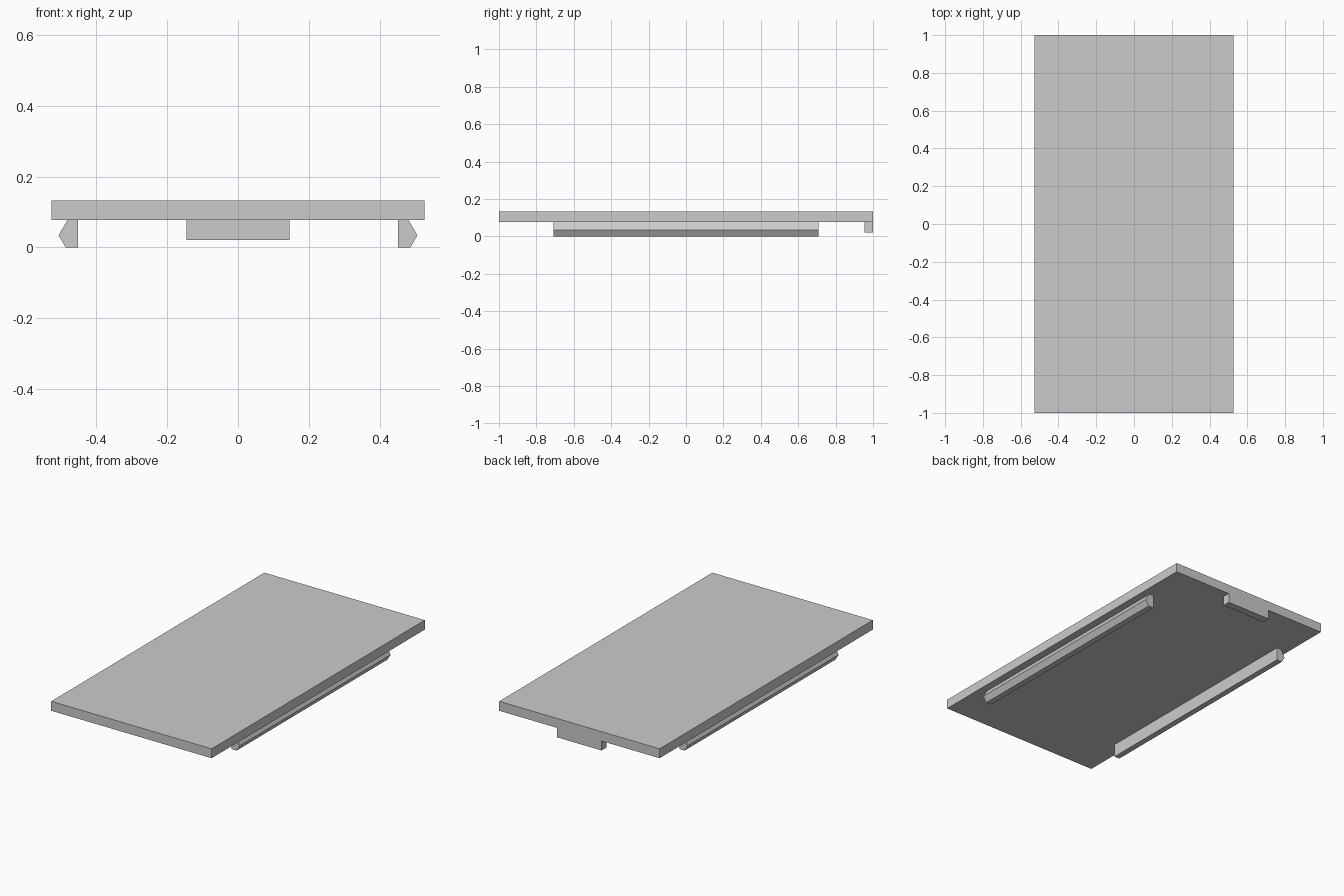
import bpy
import bmesh

cube = bpy.data.objects.get("Cube")
if cube:
    bpy.data.objects.remove(cube, do_unlink=True)

GREY = (0.6, 0.6, 0.6, 1)
grey = bpy.data.materials.new("plain grey")
grey.use_nodes = True
grey.diffuse_color = GREY
grey.node_tree.nodes["Principled BSDF"].inputs["Base Color"].default_value = GREY


def extrude_along_y(name, profile, y0, y1):
    """Solid made from an x-z profile swept from y0 to y1."""
    bm = bmesh.new()
    face = bm.faces.new([bm.verts.new((x, y0, z)) for x, z in profile])
    swept = bmesh.ops.extrude_face_region(bm, geom=[face])["geom"]
    verts = [v for v in swept if isinstance(v, bmesh.types.BMVert)]
    bmesh.ops.translate(bm, verts=verts, vec=(0, y1 - y0, 0))
    bmesh.ops.recalc_face_normals(bm, faces=bm.faces)
    mesh = bpy.data.meshes.new(name)
    bm.to_mesh(mesh)
    bm.free()
    mesh.materials.append(grey)
    obj = bpy.data.objects.new(name, mesh)
    bpy.context.collection.objects.link(obj)
    return obj


def rectangle(half_width, z0, z1):
    return [(-half_width, z0), (half_width, z0), (half_width, z1), (-half_width, z1)]


UNDERSIDE = 0.077

# Flat cover panel
extrude_along_y("panel", rectangle(0.527, UNDERSIDE, 0.133), -1, 1)

# Tab under the back edge
extrude_along_y("back_tab", rectangle(0.146, 0.021, UNDERSIDE), 0.954, 1)

# Pointed snap rails under both long sides
rail = [(0.452, 0), (0.487, 0), (0.507, 0.034), (0.482, UNDERSIDE), (0.452, UNDERSIDE)]
for side, sign in (("left", 1), ("right", -1)):
    extrude_along_y(side + "_rail", [(sign * x, z) for x, z in rail], -0.708, 0.708)
